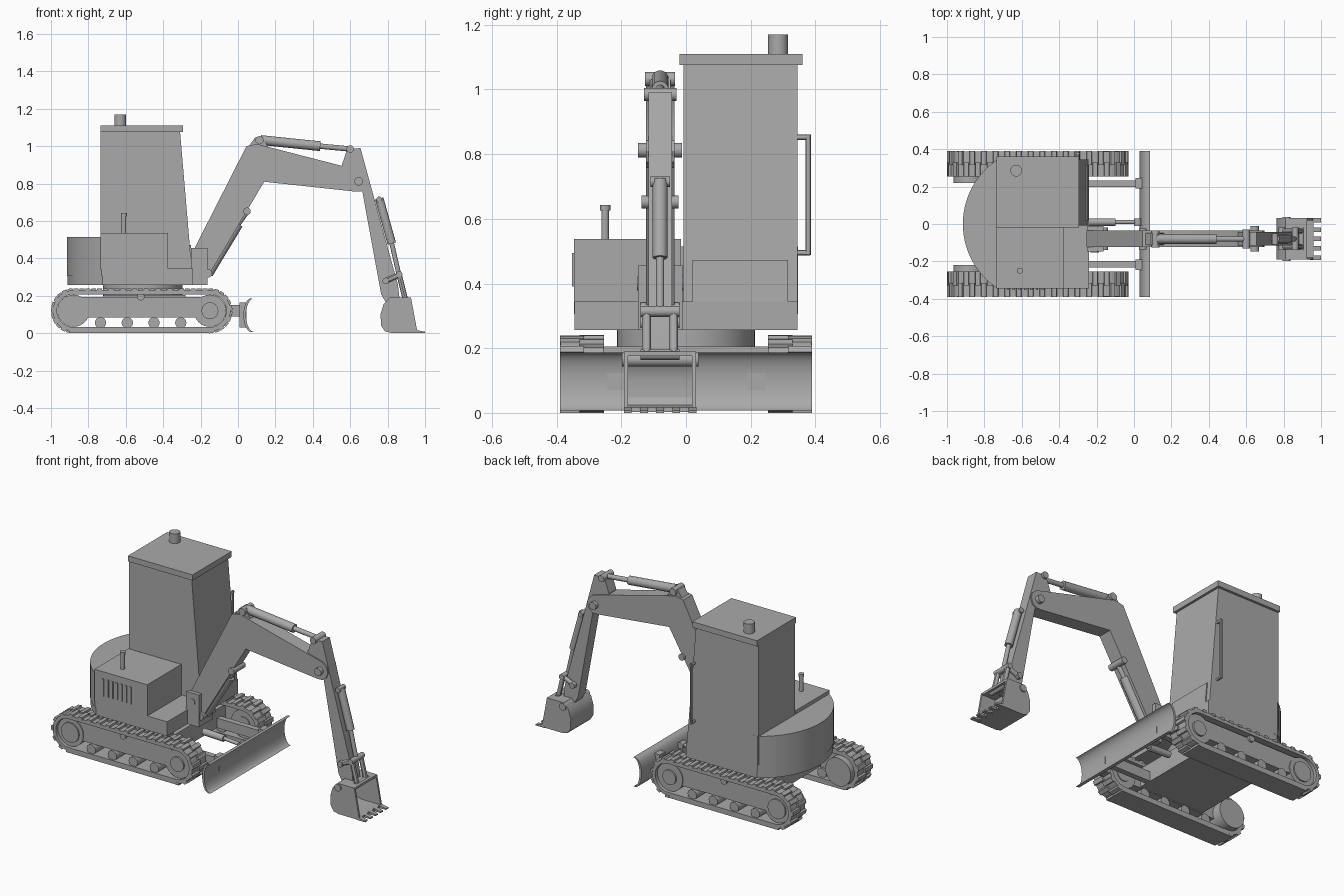
import bpy, bmesh, math
from mathutils import Vector

if "Cube" in bpy.data.objects:
    bpy.data.objects.remove(bpy.data.objects["Cube"])

grey = bpy.data.materials.new("plain grey")
grey.diffuse_color = (0.4, 0.4, 0.4, 1)
grey.use_nodes = True
grey.node_tree.nodes["Principled BSDF"].inputs["Base Color"].default_value = grey.diffuse_color
YC = -0.08  # centre plane of the digging arm


def finish(name, bm):
    bmesh.ops.recalc_face_normals(bm, faces=bm.faces)
    me = bpy.data.meshes.new(name)
    bm.to_mesh(me)
    bm.free()
    ob = bpy.data.objects.new(name, me)
    bpy.context.collection.objects.link(ob)
    me.materials.append(grey)
    bpy.ops.object.select_all(action='DESELECT')
    ob.select_set(True)
    bpy.context.view_layer.objects.active = ob
    bpy.ops.object.shade_smooth_by_angle(angle=math.radians(30))
    return ob


def prism(name, pts, lo, hi, axis='y'):
    """Extrude an (x, z) outline along y, or an (x, y) outline along z."""
    bm = bmesh.new()
    put = (lambda a, b, t: (a, t, b)) if axis == 'y' else (lambda a, b, t: (a, b, t))
    f = bm.faces.new([bm.verts.new(put(a, b, lo)) for a, b in pts])
    g = bmesh.ops.extrude_face_region(bm, geom=[f])
    move = Vector(put(0, 0, hi - lo))
    bmesh.ops.translate(bm, vec=move, verts=[v for v in g['geom'] if isinstance(v, bmesh.types.BMVert)])
    return finish(name, bm)


def box(name, x0, x1, y0, y1, z0, z1):
    return prism(name, [(x0, z0), (x1, z0), (x1, z1), (x0, z1)], y0, y1)


def rod(name, p, q, r, seg=24):
    p, q = Vector(p), Vector(q)
    bm = bmesh.new()
    bmesh.ops.create_cone(bm, cap_ends=True, segments=seg, radius1=r, radius2=r, depth=(q - p).length)
    rot = (q - p).to_track_quat('Z', 'Y').to_matrix()
    bmesh.ops.rotate(bm, matrix=rot, verts=bm.verts)
    bmesh.ops.translate(bm, vec=(p + q) / 2, verts=bm.verts)
    return finish(name, bm)


def pin(name, x, z, r, half=0.05, y=YC):
    return rod(name, (x, y - half, z), (x, y + half, z), r)


def ram(name, p, mid, q, r, y=YC):
    """Hydraulic cylinder: thick barrel p-mid, thin piston rod mid-q."""
    a, b, c = [(v[0], y, v[1]) for v in (p, mid, q)]
    rod(name + "_barrel", a, b, r)
    rod(name + "_piston", b, c, r * 0.55)


# ---- crawler tracks ----
XA, XB, ZC = -0.88, -0.15, 0.12


def stadium(r, n=16):
    right = [(XB + r * math.cos(a), ZC + r * math.sin(a)) for a in
             [math.pi * (i / n - 0.5) for i in range(n + 1)]]
    left = [(XA + r * math.cos(a), ZC + r * math.sin(a)) for a in
            [math.pi * (i / n + 0.5) for i in range(n + 1)]]
    return right + left


def belt(name, y0, y1):
    bm = bmesh.new()
    loops = [[bm.verts.new((x, y, z)) for x, z in stadium(r)]
             for r, y in ((0.11, y0), (0.11, y1), (0.088, y1), (0.088, y0))]
    n = len(loops[0])
    for k in range(4):
        a, b = loops[k], loops[(k + 1) % 4]
        for i in range(n):
            j = (i + 1) % n
            bm.faces.new((a[i], a[j], b[j], b[i]))
    return finish(name, bm)


def grousers(name, y0, y1, shift):
    """Tread bars along the belt's top run and both ends."""
    bm = bmesh.new()
    r, run = 0.113, XB - XA
    arc = math.pi * r
    total, count = run + 2 * arc, 23
    for i in range(count):
        d = (i + shift) * total / count
        if d < arc:
            t = d / r - math.pi / 2
            cx = XB
        elif d < arc + run:
            t, cx = math.pi / 2, XB - (d - arc)
        else:
            t, cx = math.pi / 2 + (d - arc - run) / r, XA
        out, tan = Vector((math.cos(t), 0, math.sin(t))), Vector((-math.sin(t), 0, math.cos(t)))
        c = Vector((cx, 0, ZC)) + out * r
        quad = [c + out * o + tan * w for o, w in ((-.008, -.016), (.007, -.012), (.007, .012), (-.008, .016))]
        a = [bm.verts.new(v + Vector((0, y0, 0))) for v in quad]
        b = [bm.verts.new(v + Vector((0, y1, 0))) for v in quad]
        bm.faces.new(a)
        bm.faces.new(b[::-1])
        for k in range(4):
            bm.faces.new((a[k], b[k], b[(k + 1) % 4], a[(k + 1) % 4]))
    return finish(name, bm)


for s, side in ((1, "left"), (-1, "right")):
    def span(a, b):
        return sorted((s * a, s * b))
    belt(side + "_track_belt", *span(0.255, 0.388))
    grousers(side + "_outer_treads", *span(0.315, 0.39), 0.1)
    grousers(side + "_inner_treads", *span(0.254, 0.33), 0.6)
    box(side + "_track_sole", XA - 0.02, XB + 0.02, *span(0.255, 0.388), 0, 0.015)
    box(side + "_track_frame", -0.84, -0.2, *span(0.28, 0.365), 0.085, 0.195)
    rod(side + "_drive_motor", (XA, s * 0.22, ZC), (XA, s * 0.37, ZC), 0.086, 32)
    rod(side + "_idler_wheel", (XB, s * 0.27, ZC), (XB, s * 0.37, ZC), 0.086, 32)
    rod(side + "_idler_hub", (XB, s * 0.265, ZC), (XB, s * 0.38, ZC), 0.045)
    rod(side + "_drive_hub", (XA, s * 0.265, ZC), (XA, s * 0.378, ZC), 0.06)
    for i in range(4):
        x = -0.735 + i * 0.143
        rod(side + "_roller", (x, s * 0.27, 0.056), (x, s * 0.378, 0.056), 0.03)
    rod(side + "_carrier_roller", (-0.52, s * 0.27, 0.195), (-0.52, s * 0.378, 0.195), 0.02)
    # blade push arms
    box(side + "_blade_arm", -0.3, 0.03, *span(0.197, 0.232), 0.09, 0.15)
    box(side + "_blade_lug", 0.008, 0.045, *span(0.19, 0.245), 0.03, 0.165)

# ---- undercarriage, turntable and dozer blade ----
box("undercarriage", -0.72, -0.28, -0.285, 0.285, 0.09, 0.205)
rod("turntable", (-0.51, 0, 0.2), (-0.51, 0, 0.262), 0.213, 48)
inner = [(0.085 - 0.042 * math.cos(math.radians(a)), 0.097 + 0.09 * math.sin(math.radians(a)))
         for a in range(-90, 91, 15)]
prism("dozer_blade", inner + [(x - 0.014, z) for x, z in inner[::-1]], -0.39, 0.39)
ram("blade_ram", (-0.24, 0.15), (-0.1, 0.145), (0.04, 0.135), 0.02, 0.01)
pin("blade_ram_pin", 0.02, 0.136, 0.02, 0.02, 0.01)


# ---- rotating body ----
def rounded_rear(r, half, x_front):
    a = math.asin(half / r)
    return [(x_front, -half), (x_front, half)] + [
        (-0.5 - r * math.cos(t), r * math.sin(t)) for t in [a - 2 * a * i / 32 for i in range(33)]]


prism("deck", rounded_rear(0.412, 0.345, -0.24), 0.257, 0.345, 'z')
prism("counterweight", rounded_rear(0.415, 0.346, -0.7), 0.305, 0.515, 'z')
box("engine_cover", -0.735, -0.375, -0.346, -0.015, 0.34, 0.537)
for i in range(7):
    x = -0.68 + i * 0.031
    box("vent_slat", x, x + 0.012, -0.352, -0.34, 0.39, 0.495)
rod("engine_exhaust", (-0.61, -0.25, 0.53), (-0.61, -0.25, 0.63), 0.012)
rod("engine_exhaust_cap", (-0.61, -0.25, 0.625), (-0.61, -0.25, 0.643), 0.016)

# ---- cabin ----
prism("cabin", [(-0.735, 0.34), (-0.247, 0.34), (-0.31, 1.08), (-0.735, 1.08)], -0.008, 0.345)
prism("cabin_front_panel", [(-0.3, 0.345), (-0.241, 0.345), (-0.252, 0.472), (-0.3, 0.472)], 0.02, 0.315)
box("cabin_roof", -0.735, -0.295, -0.02, 0.36, 1.075, 1.11)
rod("roof_stack", (-0.63, 0.285, 1.1), (-0.63, 0.285, 1.17), 0.031)
for z in (0.495, 0.852):
    rod("handle_end", (-0.3, 0.34, z), (-0.3, 0.384, z), 0.008, 12)
rod("handle_bar", (-0.3, 0.378, 0.488), (-0.3, 0.378, 0.86), 0.008, 12)

# ---- boom bracket ----
for y0 in (-0.148, -0.035):
    box("boom_bracket", -0.25, -0.162, y0, y0 + 0.024, 0.26, 0.455)
box("bracket_base", -0.27, -0.162, -0.148, -0.011, 0.257, 0.3)
pin("boom_foot_pin", -0.21, 0.4, 0.022, 0.072)
pin("boom_ram_foot_pin", -0.16, 0.32, 0.022, 0.06)

# ---- boom, stick and their rams ----
prism("boom", [(-0.255, 0.41), (0.045, 1.0), (0.1, 1.012), (0.66, 0.868), (0.69, 0.842), (0.698, 0.81),
               (0.685, 0.775), (0.66, 0.758), (0.63, 0.757), (0.14, 0.81), (-0.145, 0.33), (-0.22, 0.33)],
      -0.124, -0.036)
prism("stick", [(0.555, 0.9), (0.585, 0.985), (0.655, 0.99), (0.715, 0.77), (0.855, 0.26), (0.865, 0.17),
                (0.79, 0.165), (0.765, 0.21), (0.665, 0.757), (0.6, 0.8)], -0.116, -0.044)
pin("elbow_pin", 0.645, 0.812, 0.023, 0.068)
ram("boom_ram", (-0.16, 0.32), (0.0, 0.585), (0.048, 0.652), 0.028)
pin("boom_ram_pin", 0.048, 0.652, 0.02, 0.057)
ram("stick_ram", (0.12, 1.033), (0.44, 1.0), (0.6, 0.985), 0.026)
prism("stick_ram_mount", [(0.045, 0.98), (0.09, 1.045), (0.13, 1.05), (0.17, 0.98)], -0.112, -0.048)
pin("stick_ram_rear_pin", 0.115, 1.032, 0.022, 0.046)
pin("stick_ram_front_pin", 0.6, 0.985, 0.02, 0.05)
ram("bucket_ram", (0.755, 0.72), (0.822, 0.48), (0.86, 0.315), 0.023)
pin("bucket_ram_top_pin", 0.755, 0.715, 0.016, 0.03)

# ---- bucket linkage ----
for y in (-0.122, -0.038):
    rod("rocker_link", (0.79, y, 0.28), (0.862, y, 0.312), 0.014, 12)
    rod("bucket_link", (0.862, y, 0.312), (0.895, y, 0.18), 0.014, 12)
pin("rocker_pin", 0.79, 0.28, 0.017, 0.06)
pin("link_pin", 0.862, 0.314, 0.017, 0.06)
pin("bucket_link_pin", 0.895, 0.18, 0.016, 0.06)

# ---- bucket: side plates, curved shell and teeth ----
shell = [(0.925, 0.19), (0.81, 0.19), (0.778, 0.155), (0.762, 0.1), (0.765, 0.04), (0.785, 0.01),
         (0.82, 0.002), (0.96, 0.002)]
liner = [(0.96, 0.016), (0.825, 0.016), (0.795, 0.024), (0.779, 0.048), (0.776, 0.1), (0.79, 0.148),
         (0.816, 0.176), (0.925, 0.176)]
prism("bucket_shell", shell + liner, YC - 0.1, YC + 0.1)
for y0 in (YC - 0.111, YC + 0.099):
    prism("bucket_side", shell, y0, y0 + 0.012)
pin("bucket_pin", 0.815, 0.165, 0.022, 0.118)
for i in range(5):
    y = YC - 0.1 + i * 0.05
    prism("bucket_tooth", [(0.94, 0), (1.0, 0), (1.0, 0.008), (0.95, 0.018)], y - 0.012, y + 0.012)
